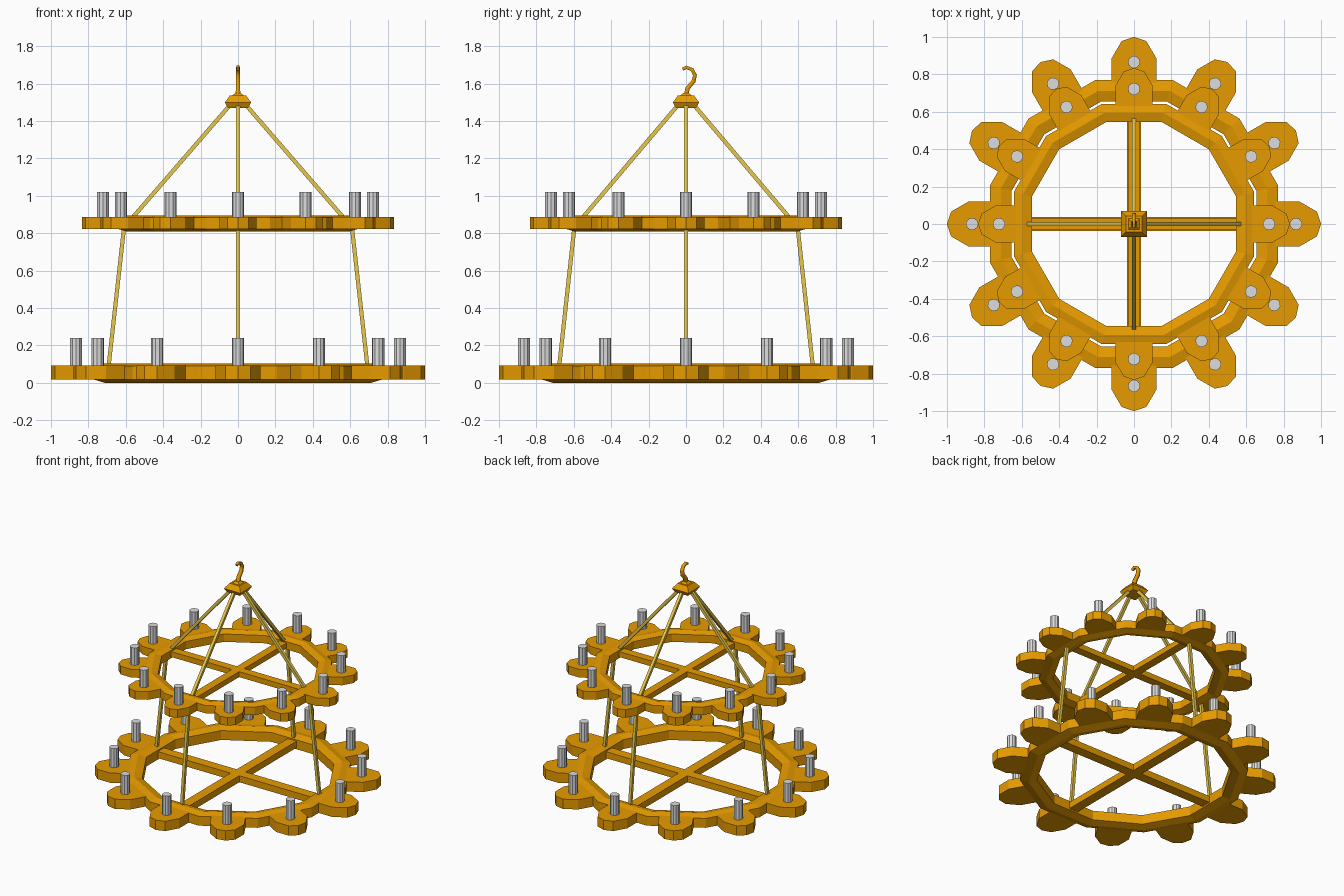
import bpy
import bmesh
from math import cos, sin, pi, radians
from mathutils import Matrix, Vector

if "Cube" in bpy.data.objects:
    bpy.data.objects.remove(bpy.data.objects["Cube"], do_unlink=True)


def material(name, rgb):
    m = bpy.data.materials.new(name)
    m.use_nodes = True
    m.diffuse_color = (*rgb, 1)
    m.node_tree.nodes["Principled BSDF"].inputs["Base Color"].default_value = (*rgb, 1)
    return m


WOOD = material("golden wood", (0.80, 0.33, 0.0))
CANDLE = material("grey candle", (0.72, 0.72, 0.72))
ROD = material("pale brass", (0.80, 0.58, 0.08))


def finish(name, mat):
    ob = bpy.context.object
    ob.name = name
    ob.data.materials.append(mat)
    return ob


def from_bmesh(name, bm, mat):
    bmesh.ops.recalc_face_normals(bm, faces=bm.faces)
    mesh = bpy.data.meshes.new(name)
    bm.to_mesh(mesh)
    bm.free()
    mesh.materials.append(mat)
    ob = bpy.data.objects.new(name, mesh)
    bpy.context.collection.objects.link(ob)
    return ob


def lathe_ring(name, profile, sides, mat):
    # Closed profile of (apothem, z) swept round a polygon
    bm = bmesh.new()
    grow = 1 / cos(pi / sides)
    loops = []
    for i in range(sides):
        a = (i + 0.5) * 2 * pi / sides
        loops.append([bm.verts.new((r * grow * cos(a), r * grow * sin(a), z)) for r, z in profile])
    n = len(profile)
    for i in range(sides):
        p, q = loops[i - 1], loops[i]
        for j in range(n):
            bm.faces.new((p[j - 1], q[j - 1], q[j], p[j]))
    return from_bmesh(name, bm, mat)


def slab(name, outline, z0, z1, mat):
    bm = bmesh.new()
    face = bm.faces.new([bm.verts.new((x, y, z0)) for x, y in outline])
    top = bmesh.ops.extrude_face_region(bm, geom=[face])["geom"]
    bmesh.ops.translate(bm, vec=(0, 0, z1 - z0),
                        verts=[v for v in top if isinstance(v, bmesh.types.BMVert)])
    return from_bmesh(name, bm, mat)


def rod(name, a, b):
    a, b = Vector(a), Vector(b)
    d = b - a
    turn = d.to_track_quat("Z", "Y").to_matrix() @ Matrix.Rotation(pi / 4, 3, "Z")
    bpy.ops.mesh.primitive_cylinder_add(vertices=4, radius=0.0155, depth=d.length,
                                        location=(a + b) / 2, rotation=turn.to_euler())
    return finish(name, ROD)


def frustum(name, r0, r1, z0, z1):
    # Square frustum given by its half widths
    bpy.ops.mesh.primitive_cone_add(vertices=4, radius1=r0 * 2 ** 0.5, radius2=r1 * 2 ** 0.5,
                                    depth=z1 - z0, location=(0, 0, (z0 + z1) / 2),
                                    rotation=(0, 0, pi / 4))
    return finish(name, WOOD)


# Ring section as (apothem, height from the middle)
SECTION = [(0.655, -0.036), (0.712, -0.052), (0.77, -0.034),
           (0.77, 0.038), (0.712, 0.052), (0.655, 0.036)]
# One half of a cup's outline, pointing along +x
HALF_LOBE = [(0.72, 0.12), (0.885, 0.12), (0.978, 0.066)]
LOBE = HALF_LOBE + [(1.0, 0)] + [(x, -y) for x, y in reversed(HALF_LOBE)]


def tier(label, s, z, candle_top):
    # Twelve-sided ring with ridged top and bottom
    lathe_ring(label + "_ring", [(r * s, z + h * s) for r, h in SECTION], 12, WOOD)
    # Crossed beams
    for axis, turn in (("x", 0), ("y", pi / 2)):
        bpy.ops.mesh.primitive_cube_add(size=1, location=(0, 0, z), rotation=(0, 0, turn))
        beam = finish(label + "_beam_" + axis, WOOD)
        beam.scale = (1.38 * s, 0.076 * s, 0.05 * s)
    # Cups and candles around the rim
    for i in range(12):
        a = i * pi / 6
        cup = slab(f"{label}_cup_{i}", [(x * s, y * s) for x, y in LOBE],
                   z - 0.034 * s, z + 0.041 * s, WOOD)
        cup.rotation_euler.z = a
        low = z + 0.03 * s
        bpy.ops.mesh.primitive_cylinder_add(
            vertices=10, radius=0.033, depth=candle_top - low, rotation=(0, 0, a),
            location=(0.866 * s * cos(a), 0.866 * s * sin(a), (low + candle_top) / 2))
        finish(f"{label}_candle_{i}", CANDLE)


tier("lower", 1.0, 0.052, 0.24)
tier("upper", 0.834, 0.852, 1.02)

# Suspension rods on the four sides
for i in range(4):
    cx, cy = round(cos(i * pi / 2)), round(sin(i * pi / 2))
    k = 1 if cx else 0.98
    rod(f"upper_rod_{i}", (0.03 * cx, 0.03 * cy, 1.5), (0.58 * k * cx, 0.58 * k * cy, 0.865))
    rod(f"lower_rod_{i}", (0.606 * k * cx, 0.606 * k * cy, 0.86),
        (0.695 * k * cx, 0.695 * k * cy, 0.06))

# Ceiling cap
frustum("cap_base", 0.054, 0.07, 1.47, 1.5)
frustum("cap_roof", 0.07, 0.043, 1.5, 1.537)
frustum("cap_neck", 0.03, 0.014, 1.537, 1.55)

# Hook: square bar, thinner toward the tip
curve = bpy.data.curves.new("hook", "CURVE")
curve.dimensions = "3D"
curve.bevel_depth = 0.016
curve.bevel_resolution = 0
curve.use_fill_caps = True
path = [(0, 1.53), (0.008, 1.575), (0.04, 1.612), (0.048, 1.645),
        (0.033, 1.675), (0.002, 1.687), (-0.018, 1.677)]
spline = curve.splines.new("POLY")
spline.points.add(len(path) - 1)
for i, (p, (y, z)) in enumerate(zip(spline.points, path)):
    p.co = (0, y, z, 1)
    p.tilt = radians(45)
    p.radius = 1.1 - 0.06 * i
hook = bpy.data.objects.new("hook", curve)
curve.materials.append(WOOD)
bpy.context.collection.objects.link(hook)
